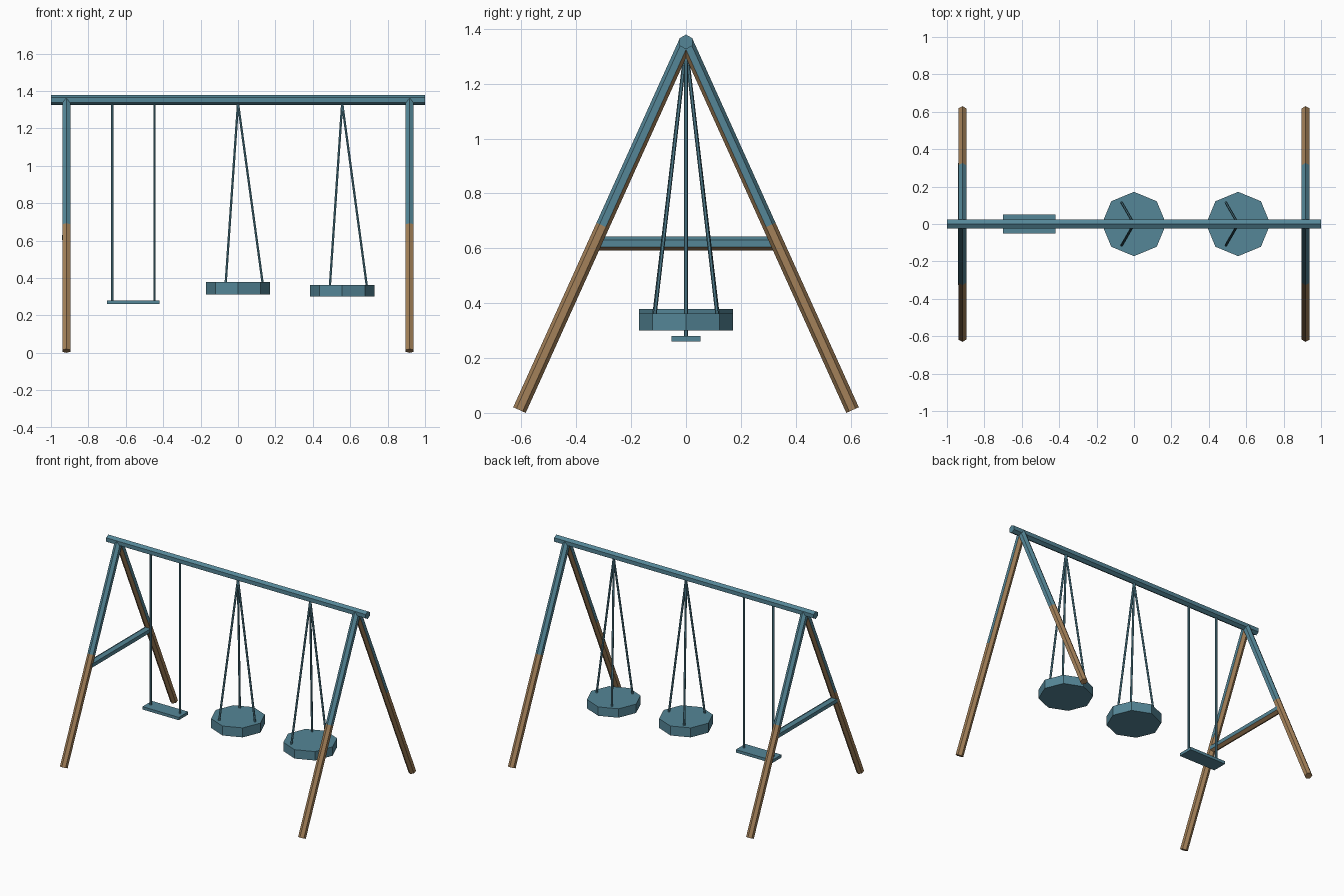
import bpy, bmesh
from math import cos, sin, pi
from mathutils import Vector

if "Cube" in bpy.data.objects:
    bpy.data.objects.remove(bpy.data.objects["Cube"])


def material(name, rgb):
    m = bpy.data.materials.new(name)
    m.diffuse_color = (*rgb, 1)
    m.use_nodes = True
    m.node_tree.nodes["Principled BSDF"].inputs["Base Color"].default_value = m.diffuse_color
    return m


TEAL = material("teal_paint", (0.09, 0.24, 0.31))
BROWN = material("bare_wood", (0.37, 0.22, 0.10))


def finish(name, bm, wood_below=None):
    """Make an object; with wood_below, low and downward side faces turn brown."""
    bmesh.ops.recalc_face_normals(bm, faces=bm.faces)
    bm.normal_update()
    if wood_below is not None:
        for f in bm.faces:
            if f.calc_center_median().z < wood_below or f.normal.z < -0.1:
                f.material_index = 1
    mesh = bpy.data.meshes.new(name)
    bm.to_mesh(mesh)
    bm.free()
    mesh.materials.append(TEAL)
    mesh.materials.append(BROWN)
    ob = bpy.data.objects.new(name, mesh)
    bpy.context.collection.objects.link(ob)
    return ob


def rod(name, start, end, radius, sides=6, stops=(0, 1), wood_below=None):
    """Faceted bar from start to end, one corner kept in the upright plane."""
    a, b = Vector(start), Vector(end)
    d = (b - a).normalized()
    u = Vector((0, 0, 1)) if abs(d.x) > 0.9 else d.cross(Vector((1, 0, 0))).normalized()
    v = d.cross(u)
    bm = bmesh.new()
    rings = []
    for t in stops:
        c = a.lerp(b, t)
        rings.append([bm.verts.new(c + radius * (cos(2 * pi * i / sides) * u + sin(2 * pi * i / sides) * v))
                      for i in range(sides)])
    for lo, hi in zip(rings, rings[1:]):
        for i in range(sides):
            j = (i + 1) % sides
            bm.faces.new((lo[i], lo[j], hi[j], hi[i]))
    bm.faces.new(rings[0])
    bm.faces.new(rings[-1])
    return finish(name, bm, wood_below)


# Top beam
BEAM_Z = 1.352
rod("top_beam", (-1, 0, BEAM_Z), (1, 0, BEAM_Z), 0.027)

# A-frame legs, painted above and bare wood below
for sx, side in ((-1, "left"), (1, "right")):
    for sy, face in ((-1, "front"), (1, "back")):
        rod(f"{face}_{side}_leg", (sx * 0.918, sy * 0.607, 0.0103), (sx * 0.918, 0, 1.355),
            0.025, stops=(0, 0.5, 1), wood_below=0.65)

# Single cross brace on the left frame
rod("left_brace", (-0.918, -0.325, 0.617), (-0.918, 0.325, 0.617), 0.026, wood_below=0)

# Flat swing with two ropes
bm = bmesh.new()
bmesh.ops.create_cube(bm, size=1)
bmesh.ops.scale(bm, vec=(0.28, 0.104, 0.02), verts=bm.verts)
bmesh.ops.translate(bm, vec=(-0.56, 0, 0.27), verts=bm.verts)
finish("flat_seat", bm)
for x, side in ((-0.673, "left"), (-0.447, "right")):
    rod(f"flat_swing_{side}_rope", (x, 0, 0.279), (x, 0, 1.345), 0.007)

# Two octagonal disc swings, each hung from three ropes
for n, (x, z0, z1) in enumerate(((0, 0.312, 0.378), (0.557, 0.300, 0.362)), 1):
    bm = bmesh.new()
    bmesh.ops.create_cone(bm, cap_ends=True, segments=8, radius1=0.172, radius2=0.172, depth=z1 - z0)
    bmesh.ops.translate(bm, vec=(x, 0, (z0 + z1) / 2), verts=bm.verts)
    finish(f"disc_seat_{n}", bm)
    for k in range(3):
        a = 2 * pi * k / 3
        rod(f"disc_swing_{n}_rope_{k + 1}",
            (x + 0.132 * cos(a), 0.132 * sin(a), z1 - 0.008), (x, 0, 1.335), 0.007)
